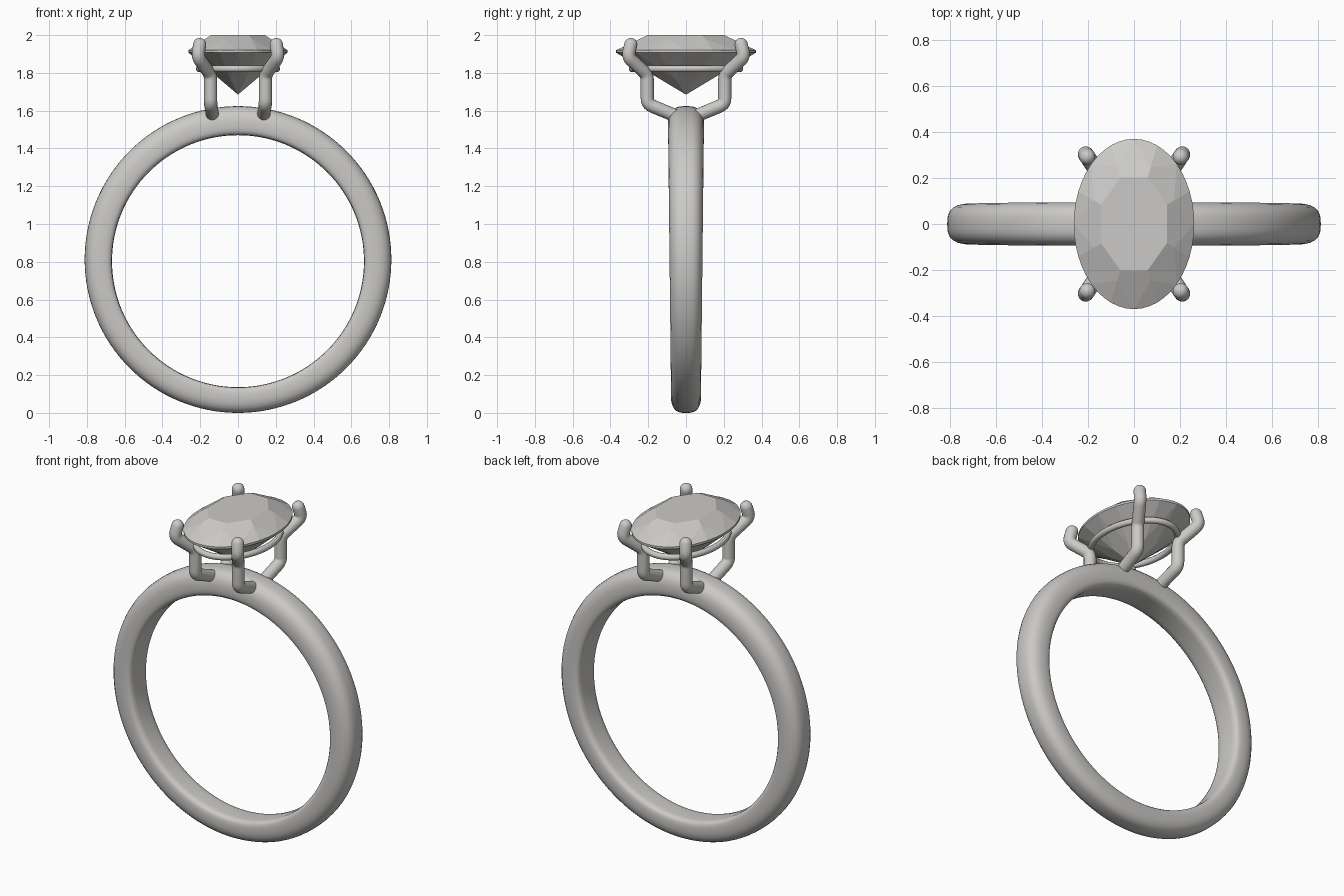
import bpy, bmesh
from math import sin, cos, pi, radians
from mathutils import Vector

cube = bpy.data.objects.get("Cube")
if cube:
    bpy.data.objects.remove(cube, do_unlink=True)

metal = bpy.data.materials.new("pale_grey")
metal.use_nodes = True
GREY = (0.6, 0.59, 0.57, 1)
metal.diffuse_color = GREY
metal.node_tree.nodes["Principled BSDF"].inputs["Base Color"].default_value = GREY


def finish(name, bm, smooth_angle=None):
    """Turn a bmesh into a named object, smooth or flat shaded."""
    bmesh.ops.recalc_face_normals(bm, faces=bm.faces)
    mesh = bpy.data.meshes.new(name)
    bm.to_mesh(mesh)
    bm.free()
    obj = bpy.data.objects.new(name, mesh)
    bpy.context.collection.objects.link(obj)
    mesh.materials.append(metal)
    if smooth_angle:
        bpy.ops.object.select_all(action='DESELECT')
        obj.select_set(True)
        bpy.context.view_layer.objects.active = obj
        bpy.ops.object.shade_smooth_by_angle(angle=radians(smooth_angle))
    return obj


def skin_loops(bm, loops, closed):
    """Bridge successive vertex loops with quads."""
    pairs = list(zip(loops, loops[1:])) + ([(loops[-1], loops[0])] if closed else [])
    for a, b in pairs:
        n = len(a)
        for i in range(n):
            bm.faces.new((a[i], a[(i + 1) % n], b[(i + 1) % n], b[i]))


def tube(name, path, radii, closed=False, sides=16):
    """Round tube along a path, with a radius at each point."""
    bm = bmesh.new()
    loops, n = [], len(path)
    side = None
    for i, p in enumerate(path):
        if closed:
            t = path[(i + 1) % n] - path[i - 1]
        else:
            t = path[min(i + 1, n - 1)] - path[max(i - 1, 0)]
        t.normalize()
        ref = Vector((0, 0, 1)) if closed else (side or Vector((1, 0, 0)))
        side = (ref - t * ref.dot(t)).normalized()
        up = t.cross(side)
        loops.append([bm.verts.new(p + radii[i] * (side * cos(2 * pi * k / sides)
                                                   + up * sin(2 * pi * k / sides)))
                      for k in range(sides)])
    skin_loops(bm, loops, closed)
    if not closed:
        bm.faces.new(loops[0])
        bm.faces.new(loops[-1])
    return finish(name, bm, 50)


# Band: domed section, slightly wider and thicker towards the top
half = [(0, 1), (.25, .995), (.45, .975), (.65, .92), (.82, .82), (.94, .68),
        (1, .5), (1, .3), (.98, .17), (.92, .08), (.8, .02), (.5, 0), (0, 0)]
section = half + [(-y, t) for y, t in half[-2:0:-1]]
bm = bmesh.new()
loops = []
STEPS = 128
for i in range(STEPS):
    a = 2 * pi * i / STEPS
    inner = Vector((.667 * cos(a), 0, .803 + .667 * sin(a)))
    outer = Vector((.812 * cos(a), 0, .812 + .812 * sin(a)))
    width = .087 + .008 * sin(a)
    loops.append([bm.verts.new(inner.lerp(outer, t) + Vector((0, y * width, 0)))
                  for y, t in section])
skin_loops(bm, loops, True)
finish("band", bm, 50)

# Four claws: rise from the band, bend outward, then hook over the stone
R = .035
corners = [Vector(c) for c in ((.135, .06, 1.575), (.145, .205, 1.635), (.145, .205, 1.79),
                               (.213, .308, 1.885), (.203, .292, 1.95))]
path = [corners[0]]
for before, c, after in zip(corners, corners[1:], corners[2:]):
    a = c + (before - c).normalized() * .03
    b = c + (after - c).normalized() * .03
    for k in range(6):
        u = k / 5
        path.append(a.lerp(c, u).lerp(c.lerp(b, u), u))
path.append(corners[-1])
radii = [R] * len(path)
tip_dir = (corners[-1] - corners[-2]).normalized()
for k in range(1, 7):
    ang = radians(14.5 * k)
    path.append(corners[-1] + tip_dir * R * sin(ang))
    radii.append(R * cos(ang))
for sx, left in ((1, "left"), (-1, "right")):
    for sy, front in ((-1, "front"), (1, "back")):
        tube(f"claw_{front}_{left}", [Vector((p.x * sx, p.y * sy, p.z)) for p in path], radii)

# Oval rail joining the claws under the stone
N = 64
rail = [Vector((.205 * cos(2 * pi * i / N), .285 * sin(2 * pi * i / N), 1.822)) for i in range(N)]
tube("gallery_rail", rail, [.018] * N, closed=True, sides=12)

# Oval faceted stone
RX, RY = .262, .37
bm = bmesh.new()


def oval(count, f, z, offset=0):
    return [bm.verts.new((RX * f * cos(2 * pi * (i + offset) / count),
                          RY * f * sin(2 * pi * (i + offset) / count), z)) for i in range(count)]


G = 48
STEP = G // 8
table = oval(8, .59, 2.0, .5)
crown = oval(8, .72, 1.979, .5)
girdle_top = oval(G, 1, 1.92)
girdle_low = oval(G, 1, 1.907)
pavilion = oval(8, .4, 1.767, .5)
culet = bm.verts.new((0, 0, 1.685))
bm.faces.new(table)
skin_loops(bm, [girdle_top, girdle_low], False)
for i in range(8):
    # main facets
    bm.faces.new((table[i - 1], table[i], crown[i], girdle_top[i * STEP], crown[i - 1]))
    bm.faces.new((culet, pavilion[i - 1], girdle_low[i * STEP], pavilion[i]))
    # half facets beside the girdle
    for ring, apex in ((girdle_top, crown[i]), (girdle_low, pavilion[i])):
        for h in (0, STEP // 2):
            s = i * STEP + h
            bm.faces.new([apex] + [ring[(s + k) % G] for k in range(STEP // 2 + 1)])
finish("stone", bm)
